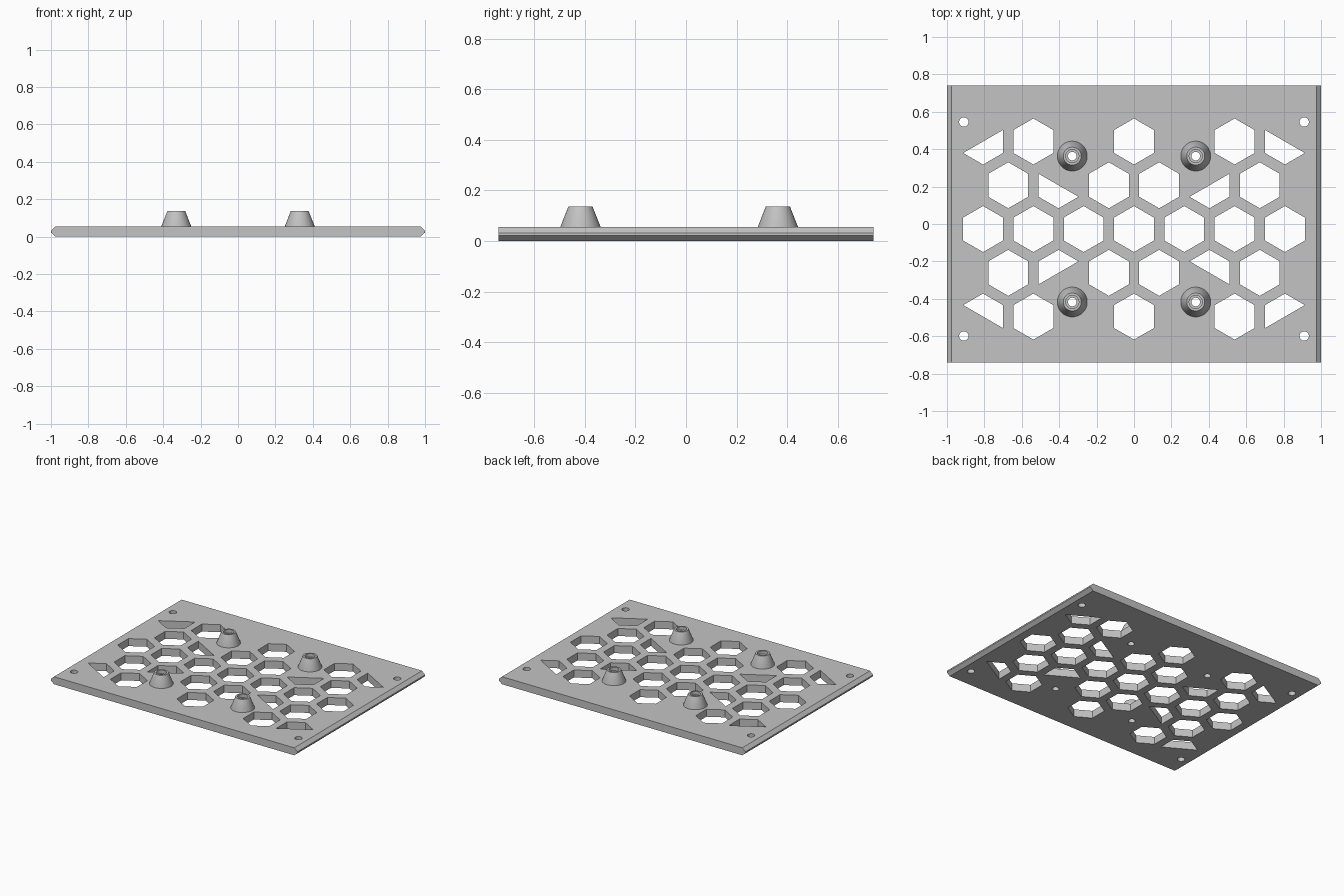
import bpy, bmesh
from math import sin, cos, pi, radians

cube = bpy.data.objects.get("Cube")
if cube:
    bpy.data.objects.remove(cube, do_unlink=True)

# Overall layout
THICK = 0.055
HALF_Y = 0.74
MID_Y = -0.027            # grille symmetry line
PITCH_X, PITCH_Y = 0.269, 0.234
HEX_R = 0.123
POST_X, POST_DY = 0.33, 0.39
SCREW_X, SCREW_DY = 0.91, 0.572
BORE_R = 0.023

grey = bpy.data.materials.new("plain grey")
grey.use_nodes = True
grey.diffuse_color = (0.55, 0.55, 0.55, 1)
grey.node_tree.nodes["Principled BSDF"].inputs["Base Color"].default_value = grey.diffuse_color


def new_object(name, bm):
    bmesh.ops.recalc_face_normals(bm, faces=bm.faces)
    mesh = bpy.data.meshes.new(name)
    bm.to_mesh(mesh)
    bm.free()
    obj = bpy.data.objects.new(name, mesh)
    bpy.context.collection.objects.link(obj)
    return obj


def prism(bm, points, offset):
    """Extrude a closed outline of 3D points along an offset."""
    face = bm.faces.new([bm.verts.new(p) for p in points])
    ext = bmesh.ops.extrude_face_region(bm, geom=[face], use_keep_orig=True)
    verts = [g for g in ext["geom"] if isinstance(g, bmesh.types.BMVert)]
    bmesh.ops.translate(bm, verts=verts, vec=offset)


def polygon(cx, cy, r, angles):
    return [(cx + r * cos(a), cy + r * sin(a), -0.1) for a in angles]


def ring(n):
    return [2 * pi * i / n for i in range(n)]


# Plate with chamfered left and right edges
side = [(0.975, 0), (1, 0.022), (1, 0.032), (0.975, THICK)]
outline = side + [(-x, z) for x, z in reversed(side)]
bm = bmesh.new()
prism(bm, [(x, -HALF_Y, z) for x, z in outline], (0, 2 * HALF_Y, 0))
plate = new_object("vent_plate", bm)

# Cutter holding every opening
bm = bmesh.new()
up = (0, 0, 0.3)
full = [radians(30 + 60 * i) for i in range(6)]
rows = {0: range(-3, 4), 1: (-2.5, -0.5, 0.5, 2.5), 2: (-2, 0, 2)}
for row, columns in rows.items():
    for sy in ((1, -1) if row else (1,)):
        for c in columns:
            prism(bm, polygon(c * PITCH_X, MID_Y + sy * row * PITCH_Y, HEX_R, full), up)

# Half hexagons beside the posts and corner screws, plus round holes
near_post = [radians(a) for a in (150, 210, 270, 330)]
near_screw = [radians(a) for a in (210, 270, 330, 390)]
for sx in (1, -1):
    for sy in (1, -1):
        for column, row, angles in ((1.5, 1, near_post), (3, 2, near_screw)):
            half = polygon(-column * PITCH_X, row * PITCH_Y, HEX_R, angles)
            prism(bm, [(x * sx, MID_Y + y * sy, z) for x, y, z in half], up)
        prism(bm, polygon(sx * SCREW_X, MID_Y + sy * SCREW_DY, 0.025, ring(32)), up)
        prism(bm, polygon(sx * POST_X, MID_Y + sy * POST_DY, BORE_R, ring(48)), up)
cutter = new_object("opening_cutter", bm)
cutter.hide_render = True

# Cut the openings and bake the result
mod = plate.modifiers.new("openings", "BOOLEAN")
mod.operation = "DIFFERENCE"
mod.solver = "EXACT"
mod.object = cutter
bpy.context.view_layer.update()
cut = bpy.data.meshes.new_from_object(plate.evaluated_get(bpy.context.evaluated_depsgraph_get()))
plate.modifiers.clear()
plate.data = cut
bpy.data.objects.remove(cutter, do_unlink=True)


# Tapered hollow posts with a stepped bore
def make_post(name, x, y):
    profile = [(0.08, THICK - 0.002), (0.08, THICK), (0.048, 0.136), (0.035, 0.136),
               (0.035, 0.112), (BORE_R, 0.112), (BORE_R, THICK - 0.002)]
    bm = bmesh.new()
    loops = [[bm.verts.new((x + r * cos(a), y + r * sin(a), z)) for a in ring(48)]
             for r, z in profile]
    for a, b in zip(loops, loops[1:] + loops[:1]):
        for i in range(48):
            j = (i + 1) % 48
            bm.faces.new((a[i], a[j], b[j], b[i]))
    return new_object(name, bm)


parts = [plate]
for sx, side_name in ((1, "left"), (-1, "right")):
    for sy, end_name in ((1, "back"), (-1, "front")):
        parts.append(make_post(f"{end_name}_{side_name}_post",
                               sx * POST_X, MID_Y + sy * POST_DY))

# Colour and shading
bpy.ops.object.select_all(action="DESELECT")
for obj in parts:
    obj.data.materials.clear()
    obj.data.materials.append(grey)
    obj.select_set(True)
bpy.context.view_layer.objects.active = plate
bpy.ops.object.shade_smooth_by_angle(angle=radians(25))
